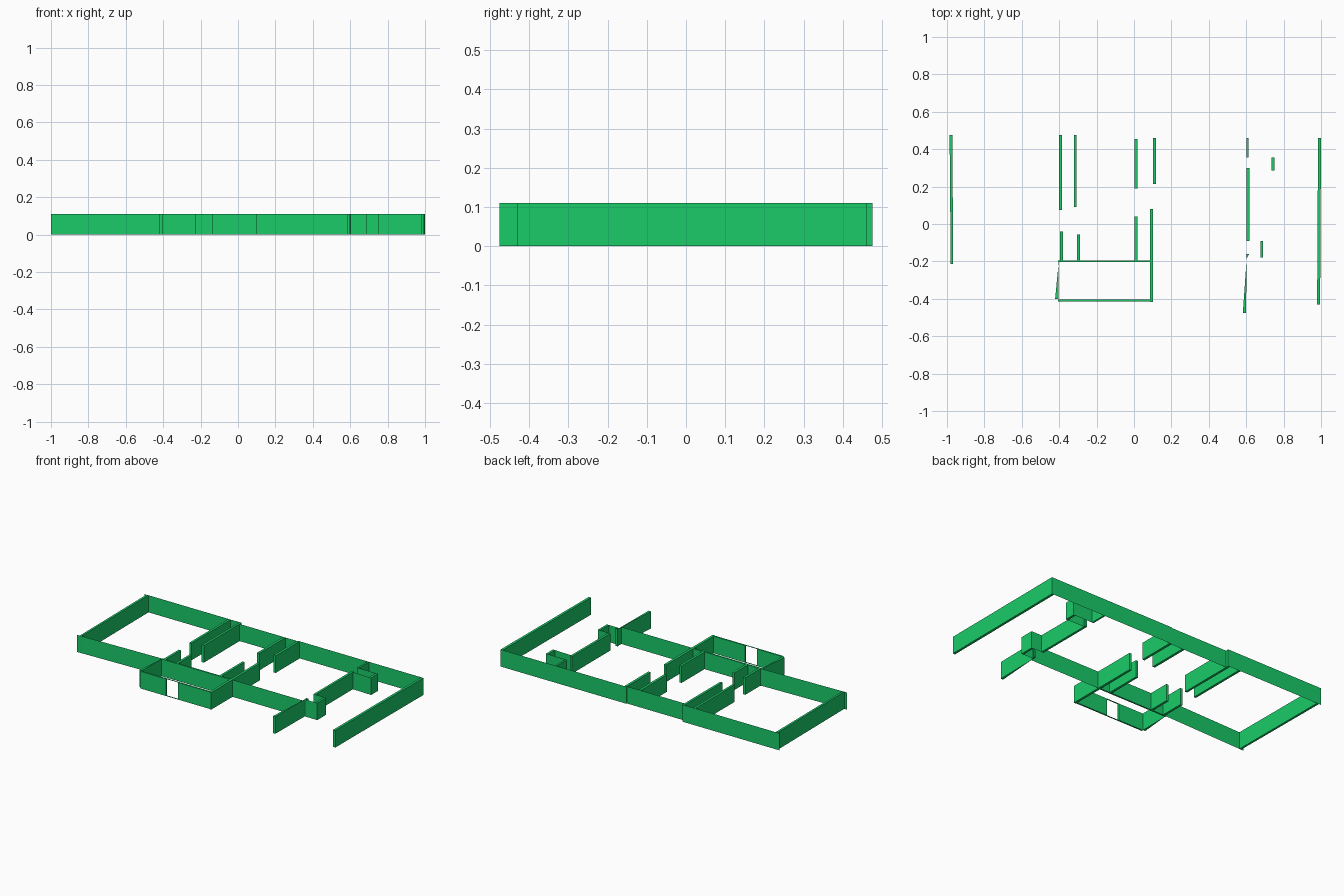
import bpy

if "Cube" in bpy.data.objects:
    bpy.data.objects.remove(bpy.data.objects["Cube"])

H = 0.11  # wall height

green = bpy.data.materials.new("wall_green")
green.diffuse_color = (0.01, 0.6, 0.14, 1)
green.use_nodes = True
green.node_tree.nodes["Principled BSDF"].inputs["Base Color"].default_value = green.diffuse_color


def mesh(name, verts, faces):
    me = bpy.data.meshes.new(name)
    me.from_pydata(verts, [], faces)
    me.materials.append(green)
    ob = bpy.data.objects.new(name, me)
    bpy.context.collection.objects.link(ob)
    return ob


def slab(name, plan):
    """Solid wall: counter-clockwise plan outline raised to wall height."""
    n = len(plan)
    verts = [(x, y, z) for z in (0, H) for x, y in plan]
    faces = [tuple(reversed(range(n))), tuple(range(n, 2 * n))]
    faces += [(i, (i + 1) % n, (i + 1) % n + n, i + n) for i in range(n)]
    return mesh(name, verts, faces)


def block(name, x0, x1, y0, y1):
    return slab(name, [(x0, y0), (x1, y0), (x1, y1), (x0, y1)])


def sheet(name, x0, y0, x1, y1):
    """Wall without thickness, drawn between two plan points."""
    return mesh(name, [(x0, y0, 0), (x1, y1, 0), (x1, y1, H), (x0, y0, H)],
                [(0, 1, 2, 3)])


# Outer side walls
slab("left_outer_wall", [(-0.98, -0.213), (-0.967, -0.213), (-0.971, 0.475), (-0.986, 0.475)])
slab("right_outer_wall", [(0.979, -0.43), (0.995, -0.43), (1.0, 0.46), (0.984, 0.46)])

# Back wall in three slightly stepped runs
sheet("back_wall_left", -1.0, 0.475, -0.31, 0.475)
sheet("back_wall_middle", -0.31, 0.455, 0.115, 0.455)
sheet("back_wall_right", 0.105, 0.46, 1.0, 0.46)

# Front wall on either side of the porch
sheet("front_wall_left", -1.0, -0.213, -0.4, -0.196)
sheet("front_wall_right", 0.1, -0.2, 0.605, -0.2)

# Partitions running front to back: x0, x1, y0, y1
partitions = [
    (-0.40, -0.385, 0.075, 0.475),
    (-0.322, -0.307, 0.09, 0.475),
    (-0.395, -0.38, -0.20, -0.04),
    (-0.305, -0.29, -0.20, -0.057),
    (0.004, 0.02, 0.19, 0.455),
    (0.102, 0.118, 0.215, 0.46),
    (0.004, 0.019, -0.20, 0.04),
    (0.601, 0.612, 0.355, 0.46),
    (0.602, 0.617, -0.09, 0.30),
]
for x0, x1, y0, y1 in partitions:
    block("partition_wall", x0, x1, y0, y1)

# Porch: back, right and tapered left walls
block("porch_back_wall", -0.405, 0.09, -0.204, -0.194)
block("porch_right_wall", 0.085, 0.101, -0.417, 0.08)
slab("porch_left_wall", [(-0.422, -0.402), (-0.405, -0.402), (-0.402, -0.2)])

# Porch front with a door opening bridged by thin strips
for side, x0, x1 in (("left", -0.405, -0.225), ("right", -0.138, 0.09)):
    block("porch_front_" + side, x0, x1, -0.414, -0.404)
for part, z in (("threshold", 0), ("lintel", H)):
    mesh("door_" + part, [(-0.225, -0.414, z), (-0.138, -0.414, z),
                          (-0.138, -0.404, z), (-0.225, -0.404, z)], [(0, 1, 2, 3)])

# Back closet beside the right room
block("back_closet_end", 0.735, 0.75, 0.285, 0.355)
sheet("back_closet_rear", 0.601, 0.355, 0.75, 0.355)
sheet("back_closet_front", 0.602, 0.29, 0.75, 0.285)

# Front closet
block("front_closet_end", 0.677, 0.691, -0.18, -0.09)
sheet("front_closet_rear", 0.602, -0.09, 0.691, -0.09)
sheet("front_closet_front", 0.602, -0.18, 0.691, -0.18)
slab("front_closet_jamb", [(0.602, -0.185), (0.616, -0.16), (0.6, -0.16)])

# Tapered wall reaching forward on the right
slab("front_wing_wall", [(0.582, -0.475), (0.599, -0.475), (0.602, -0.19)])
